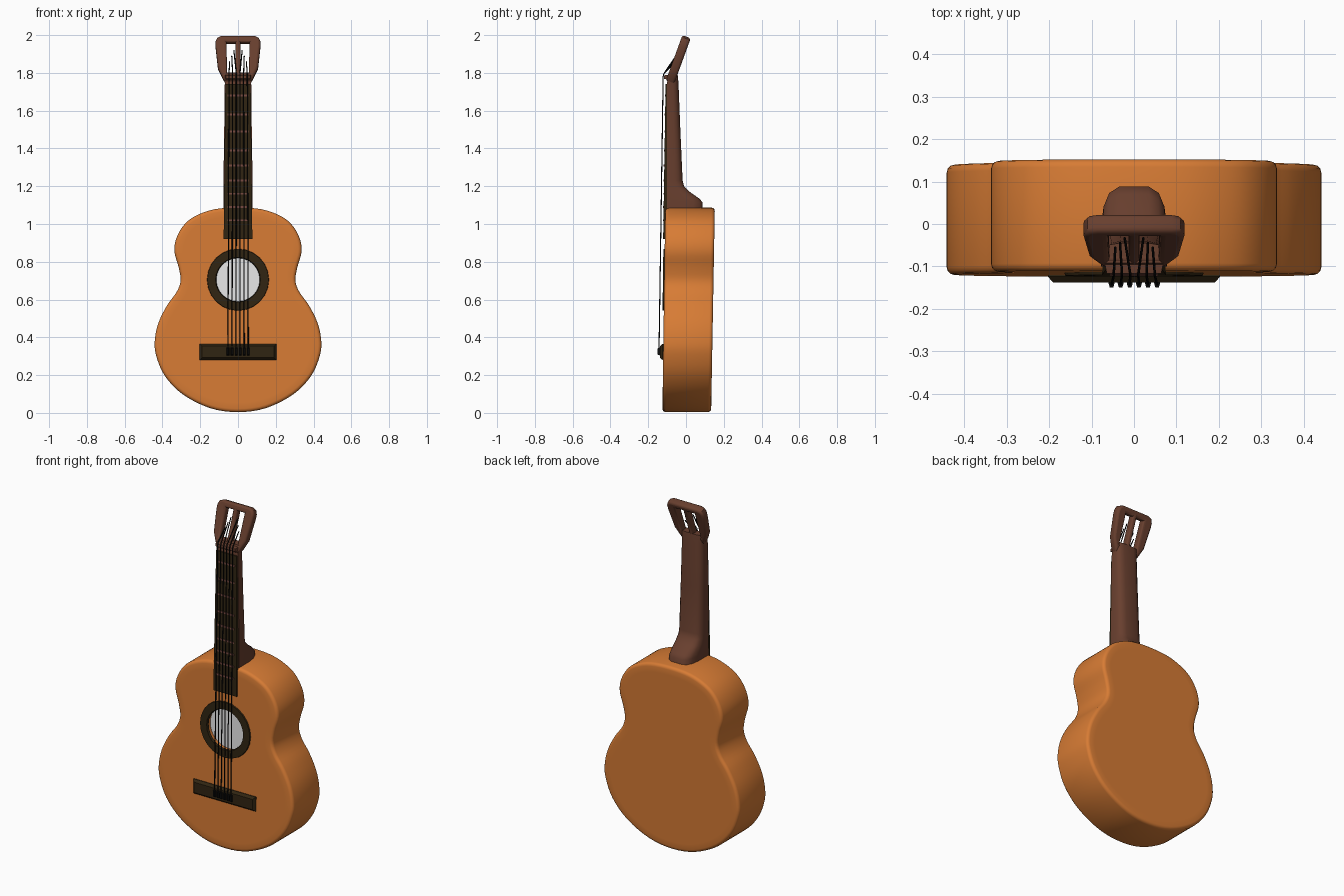
import bpy, bmesh, math
from mathutils import Vector

if "Cube" in bpy.data.objects:
    bpy.data.objects.remove(bpy.data.objects["Cube"])


def material(name, rgb):
    m = bpy.data.materials.new(name)
    m.diffuse_color = (*rgb, 1)
    m.use_nodes = True
    m.node_tree.nodes["Principled BSDF"].inputs["Base Color"].default_value = m.diffuse_color
    return m


ORANGE = material("orange wood", (0.68, 0.2, 0.035))
DARK = material("dark wood", (0.03, 0.018, 0.006))
BROWN = material("brown wood", (0.14, 0.05, 0.028))
FRET = material("reddish fret", (0.19, 0.07, 0.055))
BLACK = material("black string", (0.004, 0.004, 0.004))
WHITE = material("white", (1, 1, 1))


def smooth(ob, angle=40):
    bpy.ops.object.select_all(action='DESELECT')
    ob.select_set(True)
    bpy.context.view_layer.objects.active = ob
    bpy.ops.object.shade_smooth_by_angle(angle=math.radians(angle))


def loft(name, loops, mats, caps=True, closed=False, cap_mat=0, angle=40):
    """Skin a row of equal-length point loops."""
    bm = bmesh.new()
    rows = [[bm.verts.new(p) for p in loop] for loop in loops]
    n = len(rows[0])
    pairs = list(zip(rows, rows[1:])) + ([(rows[-1], rows[0])] if closed else [])
    for a, b in pairs:
        for i in range(n):
            j = (i + 1) % n
            bm.faces.new((a[i], a[j], b[j], b[i]))
    if caps:
        bm.faces.new(rows[0][::-1])
        bm.faces.new(rows[-1]).material_index = cap_mat
    bmesh.ops.recalc_face_normals(bm, faces=bm.faces)
    me = bpy.data.meshes.new(name)
    bm.to_mesh(me)
    bm.free()
    for m in mats:
        me.materials.append(m)
    ob = bpy.data.objects.new(name, me)
    bpy.context.collection.objects.link(ob)
    smooth(ob, angle)
    return ob


def block(name, mat, x, y, z, taper=0.0):
    """Box from ranges, its front edges pulled in by taper."""
    def rect(yy, t):
        return [(x[0] + t, yy, z[0] + t), (x[1] - t, yy, z[0] + t),
                (x[1] - t, yy, z[1] - t), (x[0] + t, yy, z[1] - t)]
    mid = y[1] + (y[0] - y[1]) * 0.5
    return loft(name, [rect(y[1], 0), rect(mid, 0), rect(y[0], taper)], [mat])


def front(z):
    return -0.125 + 0.014 * z


def back(z):
    return 0.133 + 0.018 * z


# Body outline: smooth half profile, mirrored
HALF = [(0, .004), (.15, .026), (.295, .10), (.39, .2), (.435, .31), (.44, .39),
        (.42, .48), (.375, .57), (.325, .64), (.304, .70), (.314, .77), (.336, .85),
        (.328, .92), (.29, .99), (.23, 1.04), (.13, 1.077), (0, 1.087)]


def spline(pts, steps):
    p = [Vector(q) for q in pts]
    p = [Vector((-p[1].x, p[1].y))] + p + [Vector((-p[-2].x, p[-2].y))]
    out = []
    for a, b, c, d in zip(p, p[1:], p[2:], p[3:]):
        for k in range(steps):
            t = k / steps
            out.append(0.5 * (2 * b + (c - a) * t + (2 * a - 5 * b + 4 * c - d) * t * t
                              + (3 * b - a - 3 * c + d) * t ** 3))
    return out + [p[-2]]


right = spline(HALF, 4)
outline = right + [Vector((-q.x, q.y)) for q in right[-2:0:-1]]
N = len(outline)
HOLE_Z = 0.705


def inset(d):
    res = []
    for i, q in enumerate(outline):
        t = (outline[(i + 1) % N] - outline[i - 1]).normalized()
        res.append(q + Vector((-t.y, t.x)) * d)
    return res


def body_loop(d, side, depth):
    sign = 1 if side is front else -1
    return [(q.x, side(q.y) + sign * depth, q.y) for q in inset(d)]


def hole_loop(r, depth):
    res = []
    for q in outline:
        a = math.atan2(q.y - HOLE_Z, q.x)
        z = HOLE_Z + r * math.sin(a)
        res.append((r * math.cos(a), front(z) + depth, z))
    return res


# Body with rounded rims and a recessed sound hole
R = 0.018
rim = [(R * (1 - math.sin(a)), R * (1 - math.cos(a)))
       for a in (0, math.pi / 6, math.pi / 3, math.pi / 2)]
loops = [body_loop(0.05, back, 0)]
loops += [body_loop(d, back, h) for d, h in rim]
loops += [body_loop(d, front, h) for d, h in reversed(rim)]
loops += [body_loop(0.05, front, 0), hole_loop(0.121, 0), hole_loop(0.121, 0.03)]
loft("body", loops, [ORANGE, WHITE], cap_mat=1)


# Ring around the sound hole
def ring(r, depth, n=24):
    pts = []
    for i in range(n):
        a = 2 * math.pi * i / n
        z = HOLE_Z + r * math.sin(a)
        pts.append((r * math.cos(a), front(z) + depth, z))
    return pts


loft("sound_hole_ring", [ring(.165, .004), ring(.162, -.007), ring(.119, -.007),
                         ring(.115, .006)], [DARK], caps=False, closed=True)

# Neck with heel: rounded section swept upwards
SECTION = [(-1, 0), (-1, .5), (-.92, .75), (-.75, .92), (-.45, 1), (.45, 1),
           (.75, .92), (.92, .75), (1, .5), (1, 0)]
neck = [(1.04, .078, -.10, .088), (1.115, .078, -.10, .088), (1.135, .078, -.10, .07),
        (1.17, .078, -.10, .02), (1.20, .077, -.10, -.01), (1.23, .077, -.10, -.018),
        (1.5, .073, -.10, -.03), (1.75, .070, -.10, -.04), (1.80, .076, -.092, -.045)]
loft("neck", [[(u * w, f + v * (b - f), z) for u, v in SECTION] for z, w, f, b in neck],
     [BROWN])

# Fretboard and frets
loft("fretboard", [[(-w, f, z), (w, f, z), (w, -.094, z), (-w, -.094, z)]
                   for z, w, f in ((.92, .076, -.121), (1.74, .067, -.108))], [DARK])
for z in (1.02, 1.09, 1.16, 1.23, 1.31, 1.39, 1.49, 1.58, 1.68):
    f = -.121 + .013 * (z - .92) / .82
    block("fret", FRET, (-.056, .056), (f - .003, f + .003), (z - .005, z + .005))
block("nut", BROWN, (-.068, .068), (-.117, -.08), (1.765, 1.79), .004)

# Slotted headstock, tilted back
cu = bpy.data.curves.new("headstock", 'CURVE')
cu.dimensions = '2D'
cu.fill_mode = 'BOTH'
cu.extrude, cu.bevel_depth, cu.offset, cu.bevel_resolution = .0105, .013, -.013, 2
edge = [(.068, 0), (.08, .02), (.106, .075), (.119, .20), (.119, .225), (.11, .247), (.088, .257)]
shapes = [edge + [(-x, v) for x, v in reversed(edge)]]
for s in (-1, 1):
    shapes.append([(s * x, v) for x, v in ((.013, .05), (.058, .05), (.061, .22), (.013, .22))])
for pts in shapes:
    sp = cu.splines.new('POLY')
    sp.points.add(len(pts) - 1)
    for p, (x, v) in zip(sp.points, pts):
        p.co = (x, v, 0, 1)
    sp.use_cyclic_u = True
cu.materials.append(BROWN)
head = bpy.data.objects.new("headstock", cu)
bpy.context.collection.objects.link(head)
head.location = (0, -.085, 1.75)
head.rotation_euler = (math.radians(70), 0, 0)
bpy.ops.object.select_all(action='DESELECT')
head.select_set(True)
bpy.context.view_layer.objects.active = head
bpy.ops.object.convert(target='MESH')
smooth(bpy.context.object)

# Bridge
block("bridge", DARK, (-.203, .203), (-.138, -.11), (.28, .365), .012)

# Strings with their end knots
for i in range(6):
    x = -.053 + .0215 * i
    top = 1.86 + .03 * min(i, 5 - i)
    xt = math.copysign(.022 + .011 * (abs(i - 2.5) - .5), x)
    sc = bpy.data.curves.new("string", 'CURVE')
    sc.dimensions = '3D'
    sc.bevel_depth, sc.bevel_resolution = .003, 1
    path = [(x, -.143, .32), (x * .9, -.121, 1.78), (x * .9, -.117, 1.797),
            (xt, -.085 + .364 * (top - 1.75) - .01, top)]
    sp = sc.splines.new('POLY')
    sp.points.add(len(path) - 1)
    for p, q in zip(sp.points, path):
        p.co = (*q, 1)
    sc.materials.append(BLACK)
    ob = bpy.data.objects.new("string", sc)
    bpy.context.collection.objects.link(ob)
    block("string_knot", BLACK, (x - .007, x + .007), (-.15, -.13), (.305, .345), .003)
